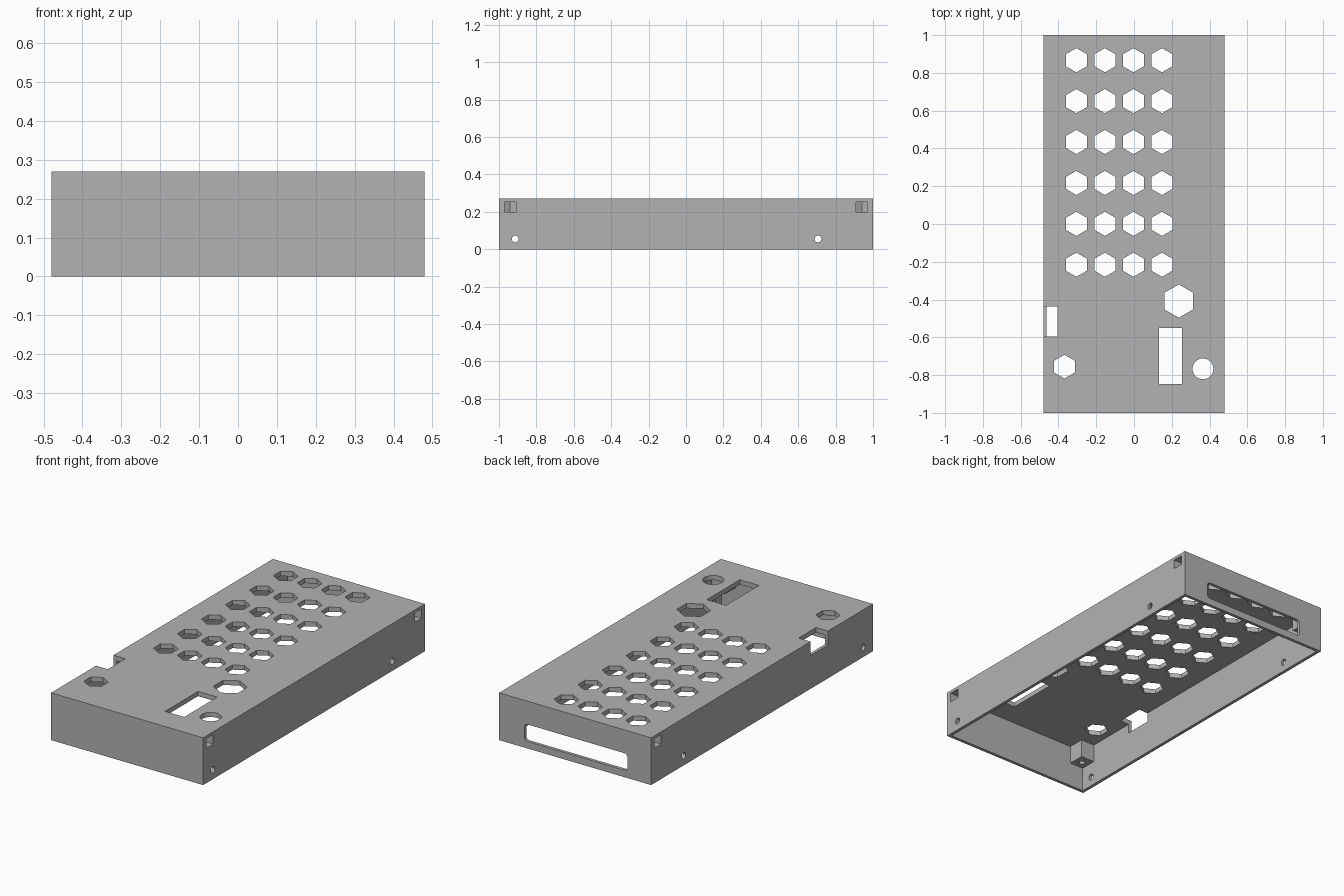
import bpy, bmesh
from math import radians
from mathutils import Matrix, Vector

old = bpy.data.objects.get("Cube")
if old:
    bpy.data.objects.remove(old, do_unlink=True)

grey = bpy.data.materials.new("plain grey")
grey.use_nodes = True
grey.diffuse_color = (0.45, 0.45, 0.45, 1)
grey.node_tree.nodes["Principled BSDF"].inputs["Base Color"].default_value = grey.diffuse_color

W, L, H = 0.48, 1.0, 0.27        # half width, half length, height
WALL, ROOF = 0.018, 0.027


def box(bm, lo, hi):
    lo, hi = Vector(lo), Vector(hi)
    m = Matrix.Translation((lo + hi) / 2) @ Matrix.Diagonal((*(hi - lo), 1))
    return bmesh.ops.create_cube(bm, size=1, matrix=m)["verts"]


def prism(bm, sides, radius, centre, depth, rot=Matrix()):
    bmesh.ops.create_cone(bm, cap_ends=True, segments=sides, radius1=radius,
                          radius2=radius, depth=depth,
                          matrix=Matrix.Translation(centre) @ rot)


def extruded(bm, points, z0, z1):
    face = bm.faces.new([bm.verts.new((x, y, z0)) for x, y in points])
    res = bmesh.ops.extrude_face_region(bm, geom=[face])
    for v in res["geom"]:
        if isinstance(v, bmesh.types.BMVert):
            v.co.z = z1


def finish(bm, name):
    bmesh.ops.recalc_face_normals(bm, faces=bm.faces)
    mesh = bpy.data.meshes.new(name)
    bm.to_mesh(mesh)
    bm.free()
    mesh.materials.append(grey)
    obj = bpy.data.objects.new(name, mesh)
    bpy.context.collection.objects.link(obj)
    return obj


def combine(target, tool, operation):
    mod = target.modifiers.new(tool.name, "BOOLEAN")
    mod.operation, mod.object, mod.solver = operation, tool, "EXACT"
    bpy.context.view_layer.objects.active = target
    bpy.ops.object.modifier_apply(modifier=mod.name)
    bpy.data.objects.remove(tool, do_unlink=True)


# Open-bottomed shell
bm = bmesh.new()
box(bm, (-W, -L, 0), (W, L, H))
case = finish(bm, "enclosure_lid")
bm = bmesh.new()
box(bm, (WALL - W, WALL - L, -0.1), (W - WALL, L - WALL, H - ROOF))
combine(case, finish(bm, "cavity"), "DIFFERENCE")

# Screw posts in the corners
corners = [(sx, sy) for sx in (-1, 1) for sy in (-1, 1)]
bm = bmesh.new()
for sx, sy in corners:
    xs = sorted((sx * 0.375, sx * 0.47))
    ys = sorted((sy * 0.888, sy * 0.99))
    box(bm, (xs[0], ys[0], 0.14), (xs[1], ys[1], 0.256))
combine(case, finish(bm, "screw_posts"), "UNION")

# Nut slots with pointed ends, opening through the side walls
bm = bmesh.new()
for sx, sy in corners:
    if (sx, sy) != (-1, -1):
        profile = [(0.5, -0.03), (0.5, 0.03), (0.403, 0.03), (0.386, 0), (0.403, -0.03)]
        extruded(bm, [(sx * x, sy * 0.94 + y) for x, y in profile], 0.2, 0.253)
combine(case, finish(bm, "nut_slots"), "DIFFERENCE")

# Screw bores up into the posts
bm = bmesh.new()
for sx, sy in corners:
    prism(bm, 24, 0.016, (sx * 0.42, sy * 0.94, 0.165), 0.11)
combine(case, finish(bm, "screw_bores"), "DIFFERENCE")

# Hexagonal vents and the other openings in the top
bm = bmesh.new()
for col in range(4):
    for row in range(6):
        prism(bm, 6, 0.064, (-0.305 + 0.151 * col, 0.867 - 0.2165 * row, H), 0.1)
prism(bm, 6, 0.088, (0.237, -0.408, H), 0.1)
prism(bm, 6, 0.063, (-0.368, -0.755, H), 0.1)
prism(bm, 48, 0.055, (0.365, -0.767, H), 0.1)
box(bm, (0.133, -0.848, 0.2), (0.254, -0.55, 0.3))
# Notch through the top and right wall
box(bm, (-0.5, -0.595, 0.19), (-0.405, -0.438, 0.3))
# Round holes through both side walls
for y in (-0.913, 0.706):
    prism(bm, 24, 0.018, (0, y, 0.055), 1.2, Matrix.Rotation(radians(90), 4, "Y"))
combine(case, finish(bm, "top_openings"), "DIFFERENCE")

# Rounded slot in the back wall
bm = bmesh.new()
box(bm, (-0.33, 0.9, 0.04), (0.32, 1.1, 0.137))
long_edges = [e for e in bm.edges if abs(e.verts[0].co.y - e.verts[1].co.y) > 0.1]
bmesh.ops.bevel(bm, geom=long_edges, offset=0.02, segments=5, profile=0.5, affect="EDGES")
combine(case, finish(bm, "back_slot"), "DIFFERENCE")
